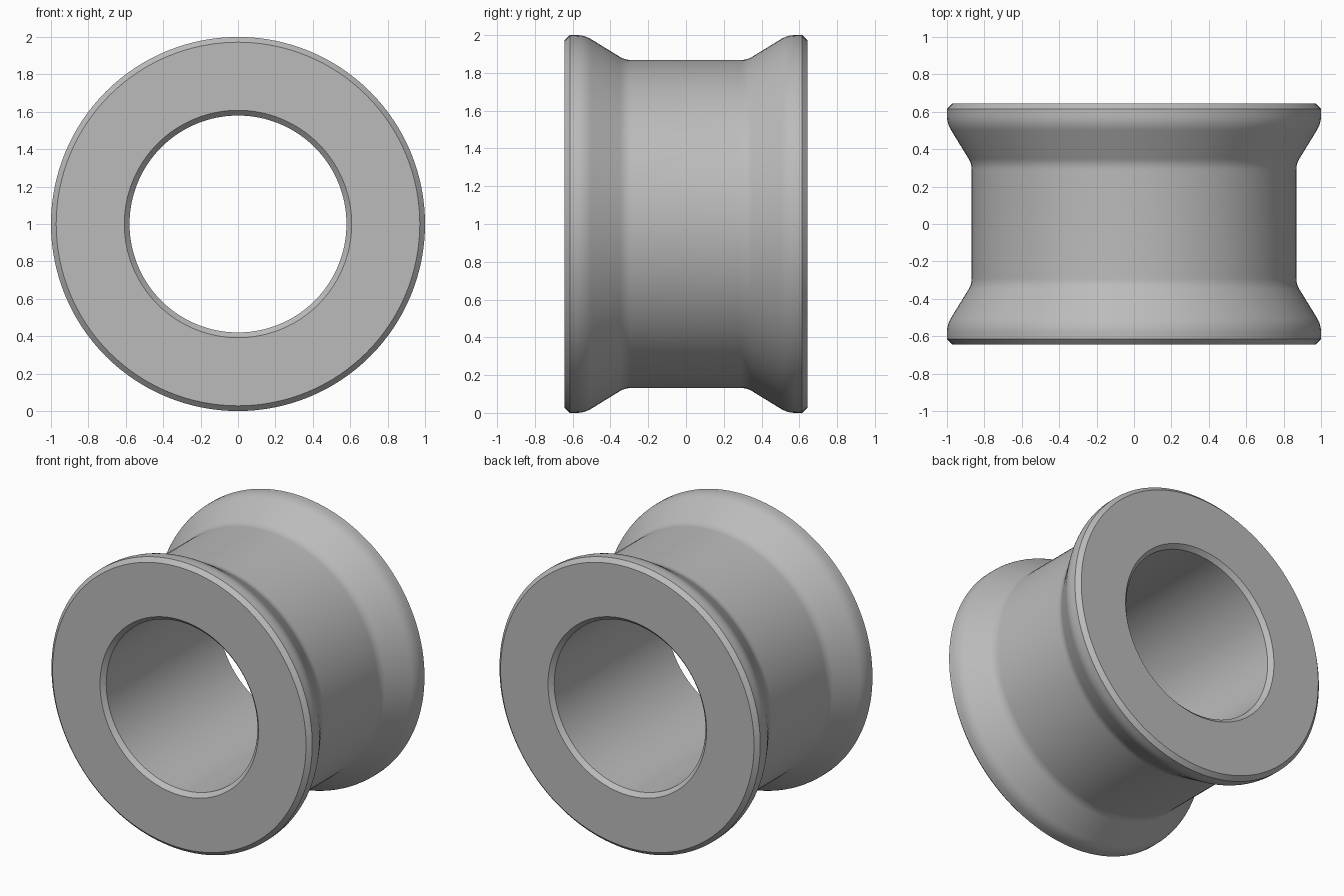
import bpy, bmesh, math
from mathutils import Vector

cube = bpy.data.objects.get("Cube")
if cube:
    bpy.data.objects.remove(cube, do_unlink=True)

SEGMENTS = 128
HALF = 0.643        # half of the roller's length
CHAMFER = 0.028
RIM, WAIST, BORE = 1.0, 0.868, 0.58
SLOPE = math.radians(31.8)

grey = bpy.data.materials.new("grey")
grey.use_nodes = True
colour = (0.5, 0.5, 0.5, 1)
grey.diffuse_color = colour
grey.node_tree.nodes["Principled BSDF"].inputs["Base Color"].default_value = colour


def arc(y, r, radius, sign, steps=6):
    """Points (y, r) of a fillet turning from level to the flange slope."""
    return [(y + sign * radius * math.sin(SLOPE * i / steps),
             r + sign * radius * (1 - math.cos(SLOPE * i / steps)))
            for i in range(steps + 1)]


# Half profile from the waist fillet, up the flange, over the rim, into the bore
half = arc(0.29, WAIST, 0.115, 1) + arc(0.58, RIM, 0.15, -1)[::-1]
half += [(HALF - CHAMFER, RIM), (HALF, RIM - CHAMFER),
         (HALF, BORE + CHAMFER), (HALF - CHAMFER, BORE)]
profile = half + [(-y, r) for y, r in reversed(half)]

# Revolve the closed profile around the y axis
bm = bmesh.new()
verts = [bm.verts.new((r, y, 1)) for y, r in profile]
edges = [bm.edges.new((v, verts[i - 1])) for i, v in enumerate(verts)]
bmesh.ops.spin(bm, geom=verts + edges, cent=Vector((0, 0, 1)), axis=Vector((0, 1, 0)),
               angle=math.tau, steps=SEGMENTS)
bmesh.ops.remove_doubles(bm, verts=bm.verts, dist=0.0005)
bmesh.ops.recalc_face_normals(bm, faces=bm.faces)
mesh = bpy.data.meshes.new("flanged_roller")
bm.to_mesh(mesh)
bm.free()
mesh.materials.append(grey)

roller = bpy.data.objects.new("flanged_roller", mesh)
bpy.context.collection.objects.link(roller)
bpy.context.view_layer.objects.active = roller
roller.select_set(True)
bpy.ops.object.shade_smooth_by_angle(angle=math.radians(30))
